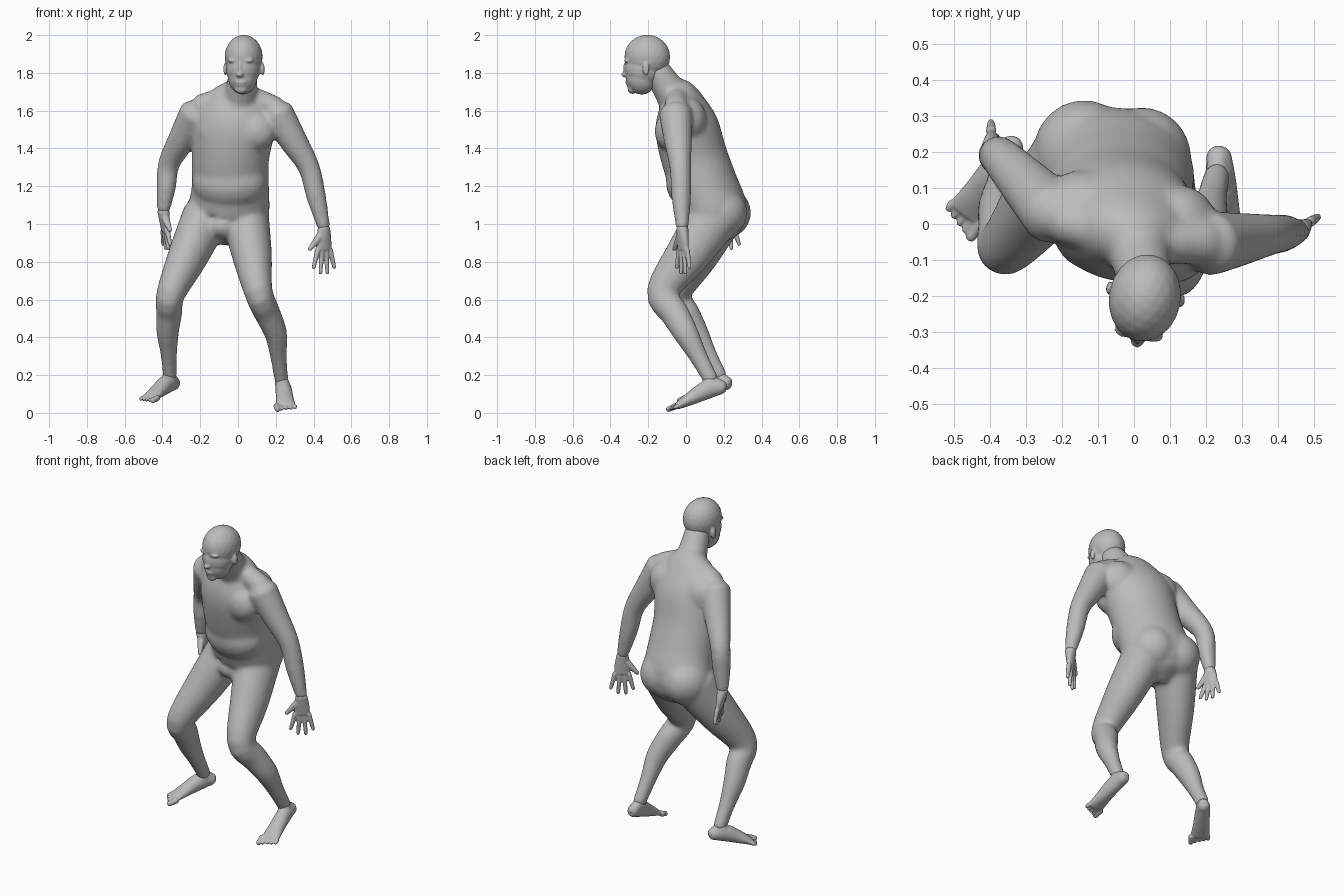
import bpy
import bmesh
import math
from mathutils import Vector, Matrix

default_cube = bpy.data.objects.get("Cube")
if default_cube:
    bpy.data.objects.remove(default_cube, do_unlink=True)

# Single plain grey
grey = bpy.data.materials.new("plain grey")
grey.use_nodes = True
grey.diffuse_color = (0.5, 0.5, 0.5, 1)
grey.node_tree.nodes["Principled BSDF"].inputs["Base Color"].default_value = grey.diffuse_color

# The upper body and head turn slightly towards the right
TURN = Matrix.Rotation(math.radians(-10), 4, 'Z')
SIDEWAYS = TURN @ Vector((1, 0, 0))
HEAD = Matrix.Translation((.03, -.205, 0)) @ TURN


def catmull_rom(before, start, end, after, t):
    return start + 0.5 * t * (end - before + t * (
        2 * before - 5 * start + 4 * end - after
        + t * (3 * (start - end) + after - before)))


def smooth_path(values, steps=4):
    """Interpolate a list of vectors so that the path bends softly."""
    padded = [values[0], *values, values[-1]]
    path = []
    for group in zip(padded, padded[1:], padded[2:], padded[3:]):
        path += [catmull_rom(*group, step / steps) for step in range(steps)]
    return path + [values[-1]]


def tube(bm, points, widths, depths=None, side=SIDEWAYS, sides=24):
    """Elliptical loft along a path, with rounded ends."""
    points = smooth_path([Vector(point) for point in points])
    sizes = smooth_path([Vector(pair) for pair in zip(widths, depths or widths)])
    last = len(points) - 1
    rings = []
    for i, (point, size) in enumerate(zip(points, sizes)):
        along = (points[min(i + 1, last)] - points[max(i - 1, 0)]).normalized()
        rings.append((point, along, size))

    def end_cap(ring, sign):
        point, along, size = ring
        return point + along * sign * min(size) / 2, along, size * 0.6

    rings = [end_cap(rings[0], -1), *rings, end_cap(rings[-1], 1)]
    loops = []
    for point, along, (width, depth) in rings:
        across = (side - along * side.dot(along)).normalized()
        outward = along.cross(across)
        angles = [math.tau * k / sides for k in range(sides)]
        loops.append([bm.verts.new(point + across * width * math.cos(angle)
                                   + outward * depth * math.sin(angle))
                      for angle in angles])
    faces = [bm.faces.new(loops[0]), bm.faces.new(loops[-1])]
    for lower, upper in zip(loops, loops[1:]):
        for k in range(sides):
            faces.append(bm.faces.new((lower[k - 1], lower[k], upper[k], upper[k - 1])))
    bmesh.ops.recalc_face_normals(bm, faces=faces)


def limb(bm, joints, widths, flatness=1):
    """Tube through the joints and the points halfway between them."""
    joints = [Vector(joint) for joint in joints]
    points = [joints[0]]
    for start, end in zip(joints, joints[1:]):
        points += [start.lerp(end, 0.5), end]
    tube(bm, points, widths, [width * flatness for width in widths])


def muscle(bm, centre, size, frame=TURN):
    """Ellipsoid that swells the surface it is fused with."""
    position = centre if frame is HEAD else frame.inverted() @ Vector(centre)
    matrix = frame @ Matrix.Translation(position) @ Matrix.Diagonal((*size, 1))
    bmesh.ops.create_icosphere(bm, subdivisions=3, radius=1, matrix=matrix)


def finish(name, bm, voxel, smoothing):
    """Fuse the overlapping volumes into one continuous skin."""
    mesh = bpy.data.meshes.new(name)
    bm.to_mesh(mesh)
    bm.free()
    mesh.materials.append(grey)
    obj = bpy.data.objects.new(name, mesh)
    bpy.context.collection.objects.link(obj)
    fuse = obj.modifiers.new("fuse", 'REMESH')
    fuse.mode = 'VOXEL'
    fuse.voxel_size = voxel
    fuse.use_smooth_shade = True
    soften = obj.modifiers.new("soften", 'SMOOTH')
    soften.factor = 0.5
    soften.iterations = smoothing


# Trunk, leaning forward from seat to collar
body = bmesh.new()
tube(body,
     [(-.07, .13, .96), (-.05, .155, 1.05), (-.04, .1, 1.2), (-.04, .045, 1.35),
      (-.02, 0, 1.53), (0, -.03, 1.66), (.01, -.06, 1.72)],
     [.13, .21, .205, .205, .215, .16, .09],
     [.11, .17, .175, .175, .165, .11, .075], sides=32)
limb(body, [(.01, -.05, 1.65), (.03, -.16, 1.82)], [.095, .082, .072])

# Shoulder line, shoulder blades, chest, belly, seat and groin
tube(body, [(-.2, .01, 1.62), (.01, -.04, 1.68), (.2, -.05, 1.61)], [.065, .06, .065])
muscle(body, (-.14, .05, 1.55), (.11, .1, .12))
muscle(body, (.12, .01, 1.55), (.11, .1, .12))
muscle(body, (-.1, -.05, 1.49), (.12, .085, .11))
muscle(body, (.08, -.08, 1.49), (.12, .085, .11))
muscle(body, (-.045, .035, 1.22), (.2, .14, .15))
muscle(body, (-.14, .2, 1.06), (.14, .145, .14))
muscle(body, (.02, .18, 1.06), (.14, .145, .14))
muscle(body, (-.08, .06, .99), (.09, .08, .07))

# Arms: shoulder, elbow, wrist
left_wrist, right_wrist = (.455, -.02, .98), (-.395, .2, 1.07)
arm_widths = [.09, .075, .058, .052, .034]
limb(body, [(.205, -.055, 1.59), (.375, -.03, 1.3), left_wrist], arm_widths)
limb(body, [(-.22, .025, 1.59), (-.365, .18, 1.32), right_wrist], arm_widths)

# Legs: hip, knee, calf, ankle
left_ankle, right_ankle = (.23, .135, .17), (-.36, .18, .19)
leg_widths = [.125, .106, .076, .069, .06, .044, .037]
limb(body, [(.04, .14, 1.03), (.108, -.125, .64), (.2, 0, .42), left_ankle],
     leg_widths, flatness=1.12)
limb(body, [(-.17, .165, 1.04), (-.356, -.06, .63), (-.372, .05, .43), right_ankle],
     leg_widths, flatness=1.12)
finish("body", body, voxel=0.011, smoothing=14)

# Head: skull, face and jaw, then the features, in the turned head frame
head = bmesh.new()
for centre, size in [
        ((0, 0, 1.885), (.1, .122, .117)),       # skull
        ((0, -.02, 1.82), (.09, .102, .1)),      # face
        ((0, -.03, 1.78), (.078, .085, .095)),   # jaw
        ((0, -.08, 1.715), (.035, .025, .027)),  # chin
        ((0, -.115, 1.82), (.013, .015, .04)),   # nose bridge
        ((0, -.12, 1.79), (.02, .02, .014)),     # nose tip
        ((0, -.105, 1.75), (.03, .012, .01)),    # upper lip
        ((0, -.1, 1.735), (.026, .012, .01))]:   # lower lip
    muscle(head, centre, size, HEAD)
for sign in (-1, 1):
    muscle(head, (sign * .036, -.1, 1.865), (.034, .018, .011), HEAD)  # brow
    muscle(head, (sign * .1, .01, 1.82), (.011, .019, .035), HEAD)     # ear
finish("head", head, voxel=0.006, smoothing=5)


def hand(name, wrist, knuckles, across, reach):
    """Palm, four fanned fingers and a thumb on the near side of across."""
    bm = bmesh.new()
    wrist, knuckles, reach = Vector(wrist), Vector(knuckles), Vector(reach)
    across = Vector(across).normalized()
    tube(bm, [wrist, wrist.lerp(knuckles, 0.5), knuckles],
         [.033, .043, .046], [.032, .025, .018], side=across)
    for finger in range(4):
        fan = (finger - 1.5) / 1.5
        base = knuckles + across * fan * .038
        tip = knuckles + across * fan * .065 + reach * (1 - fan * fan / 4)
        tube(bm, [base, base.lerp(tip, 0.5), tip], [.015, .013, .01], sides=12)
    base = wrist.lerp(knuckles, 0.4) - across * .025
    tip = knuckles - across * .09
    tube(bm, [base, base.lerp(tip, 0.5), tip], [.022, .017, .011], sides=12)
    finish(name, bm, voxel=0.005, smoothing=3)


hand("left_hand", left_wrist, (.455, -.015, .865), (.8, .5, 0), (0, 0, -.13))
hand("right_hand", right_wrist, (-.385, .22, .965), (-.3, 1, 0), (.01, 0, -.1))


def foot(name, ankle, heel, sole_front, across):
    """Arched foot from ankle and heel to toes; across points to the little toe."""
    bm = bmesh.new()
    heel, sole_front = Vector(heel), Vector(sole_front)
    across = Vector(across).normalized()
    ahead = (sole_front - heel).normalized()
    arch = Vector((0, 0, .022))
    instep = heel.lerp(sole_front, 0.3) + arch
    tube(bm, [heel, instep, heel.lerp(sole_front, 0.7) + arch / 2, sole_front],
         [.034, .042, .047, .055], [.034, .05, .036, .019], side=across)
    tube(bm, [ankle, instep], [.036, .042], [.041, .05], side=across)
    tube(bm, [ankle, heel], [.03, .032], side=across)
    for toe in range(5):
        width = .012 if toe else .018
        base = sole_front + across * (toe - 2) * .024
        tip = base + ahead * (.052 - toe * .007)
        tube(bm, [base, tip], [width, width * 0.8], sides=12)
    finish(name, bm, voxel=0.005, smoothing=4)


foot("left_foot", left_ankle, (.235, .195, .135), (.253, -.045, .037), (1, .1, 0))
foot("right_foot", right_ankle, (-.335, .22, .155), (-.465, .03, .08), (-.8, .6, 0))
